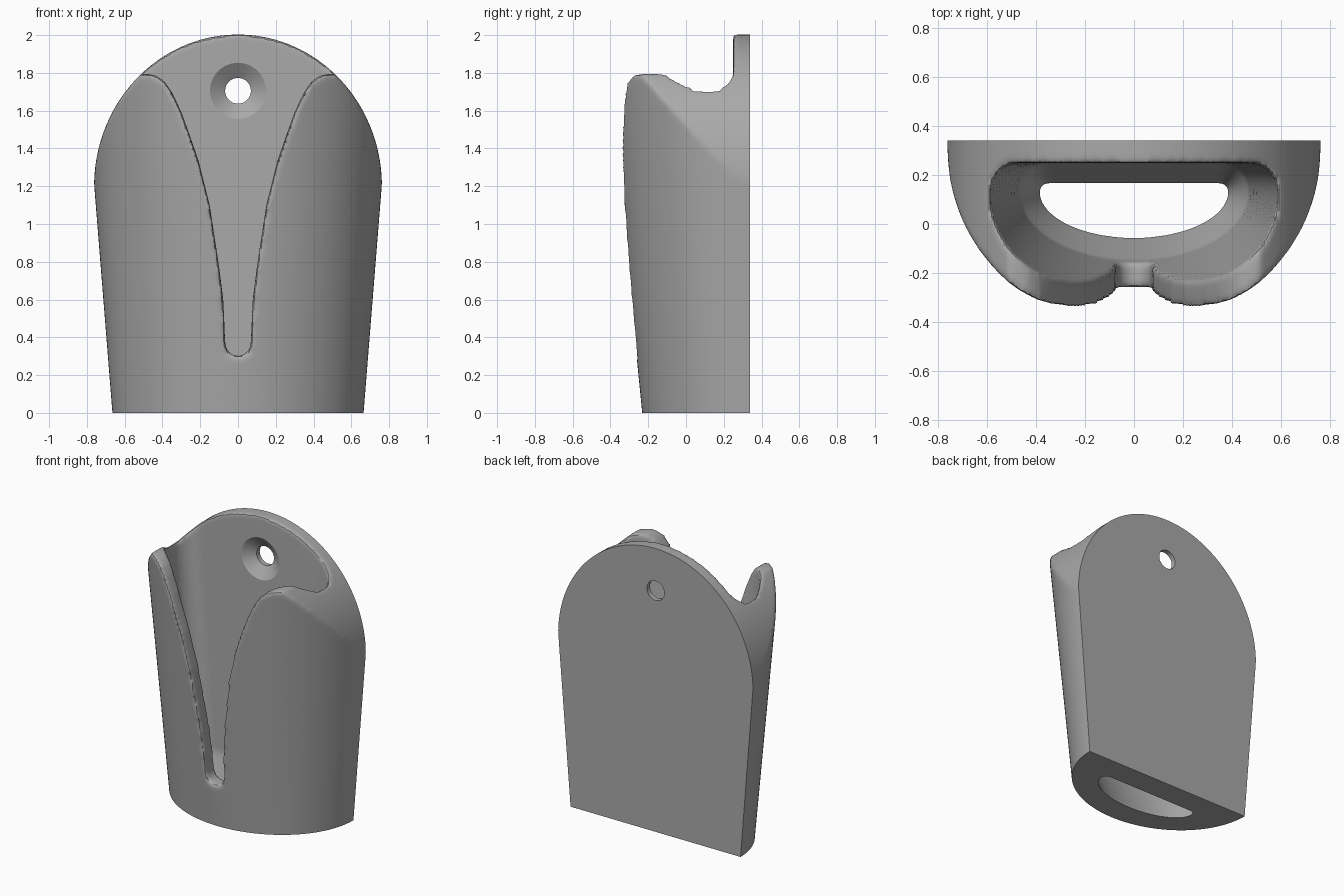
import bpy, bmesh
from math import sin, cos, pi

cube = bpy.data.objects.get("Cube")
if cube:
    bpy.data.objects.remove(cube, do_unlink=True)

BACK = 0.34      # plane of the flat back
PAD = 0.2        # extra stock, trimmed off after the edges are rounded


def loft(name, rings):
    """Closed solid skinned through rings with equal point counts."""
    bm = bmesh.new()
    loops = [[bm.verts.new(p) for p in ring] for ring in rings]
    n = len(loops[0])
    for lo, hi in zip(loops, loops[1:]):
        for i in range(n):
            j = (i + 1) % n
            bm.faces.new((lo[i], lo[j], hi[j], hi[i]))
    bm.faces.new(loops[0])
    bm.faces.new(loops[-1])
    bmesh.ops.recalc_face_normals(bm, faces=bm.faces)
    mesh = bpy.data.meshes.new(name)
    bm.to_mesh(mesh)
    bm.free()
    obj = bpy.data.objects.new(name, mesh)
    bpy.context.collection.objects.link(obj)
    return obj


def arc(cx, cy, rx, ry, start, end, n):
    return [(cx + rx * cos(start + (end - start) * i / n),
             cy + ry * sin(start + (end - start) * i / n)) for i in range(n + 1)]


def prism(name, profile, y0, y1):
    """Front-view (x, z) profile extruded along y."""
    return loft(name, [[(x, y, z) for x, z in profile] for y in (y0, y1)])


def shell_ring(z):
    """Half-elliptical outer section that widens upward."""
    a, b = 0.665 + 0.08 * z, 0.572 + 0.1 * z
    pts = [(a, BACK + PAD)] + arc(0, BACK, a, b, 0, -pi, 96) + [(-a, BACK + PAD)]
    return [(x, y, z) for x, y in pts]


def cavity_ring(z, a, yc, front, back, r):
    """Curved front with a straight back and rounded back corners."""
    pts = arc(0, yc, a, yc - front, 0, -pi, 72)
    pts += arc(r - a, yc, r, back - yc, pi, pi / 2, 10)
    pts += arc(a - r, yc, r, back - yc, pi / 2, 0, 10)[:-1]
    pts.remove(pts[73])
    return [(x, y, z) for x, y in pts]


def apply(obj, kind, **settings):
    mod = obj.modifiers.new(kind, kind)
    for key, value in settings.items():
        setattr(mod, key, value)
    bpy.context.view_layer.objects.active = obj
    bpy.ops.object.modifier_apply(modifier=mod.name)


def boolean(obj, cutter, operation):
    apply(obj, 'BOOLEAN', object=cutter, operation=operation, solver='EXACT')
    bpy.data.objects.remove(cutter, do_unlink=True)


# Tapered outer body
holder = loft("wall_holder", [shell_ring(-PAD), shell_ring(2.2)])

# Arched outline of the top
arch = arc(0, 1.2, 0.762, 0.803, 0, pi, 96) + [(-0.95, -1), (0.95, -1)]
boolean(holder, prism("arch_cutter", arch, -1, 1), 'INTERSECT')

# Inner pocket with a funnel floor and drain opening
pocket = loft("pocket_cutter", [
    cavity_ring(-0.4, 0.385, 0.135, -0.055, 0.165, 0.03),
    cavity_ring(0.0, 0.385, 0.135, -0.055, 0.165, 0.03),
    cavity_ring(0.25, 0.47, 0.13, -0.15, 0.25, 0.11),
    cavity_ring(2.3, 0.635, 0.12, -0.36, 0.25, 0.13)])
boolean(holder, pocket, 'DIFFERENCE')

# Flared front slot
side = [(0.068, 0.37), (0.078, 0.6), (0.104, 0.8), (0.15, 1.1), (0.21, 1.34),
        (0.295, 1.58), (0.345, 1.69), (0.385, 1.75), (0.43, 1.785),
        (0.48, 1.795), (0.9, 1.8), (0.9, 2.3)]
slot = arc(0, 0.37, 0.068, 0.07, -pi, 0, 16)[1:-1] + side
slot += [(-x, z) for x, z in reversed(side)]
boolean(holder, prism("slot_cutter", slot, -1, 0.1), 'DIFFERENCE')

# Soft rounded rims
apply(holder, 'REMESH', mode='VOXEL', voxel_size=0.0125)
apply(holder, 'SMOOTH', factor=0.5, iterations=12)

# Crisp flat back and base
trim = [(-1, 0), (1, 0), (1, 2.5), (-1, 2.5)]
boolean(holder, prism("trim_cutter", trim, -1, BACK), 'INTERSECT')

# Countersunk screw hole
steps = [(0.2, 0.148), (0.25, 0.148), (0.305, 0.068), (0.5, 0.068)]
screw = loft("screw_cutter", [[(x, y, z) for x, z in arc(0, 1.705, r, r, 0, 2 * pi, 64)[:-1]]
                              for y, r in steps])
boolean(holder, screw, 'DIFFERENCE')

# Plain grey finish
grey = bpy.data.materials.new("grey_plastic")
grey.use_nodes = True
colour = (0.4, 0.4, 0.4, 1)
grey.diffuse_color = colour
grey.node_tree.nodes["Principled BSDF"].inputs["Base Color"].default_value = colour
holder.data.materials.clear()
holder.data.materials.append(grey)

bpy.ops.object.select_all(action='DESELECT')
holder.select_set(True)
bpy.context.view_layer.objects.active = holder
bpy.ops.object.shade_smooth_by_angle(angle=pi / 6)
